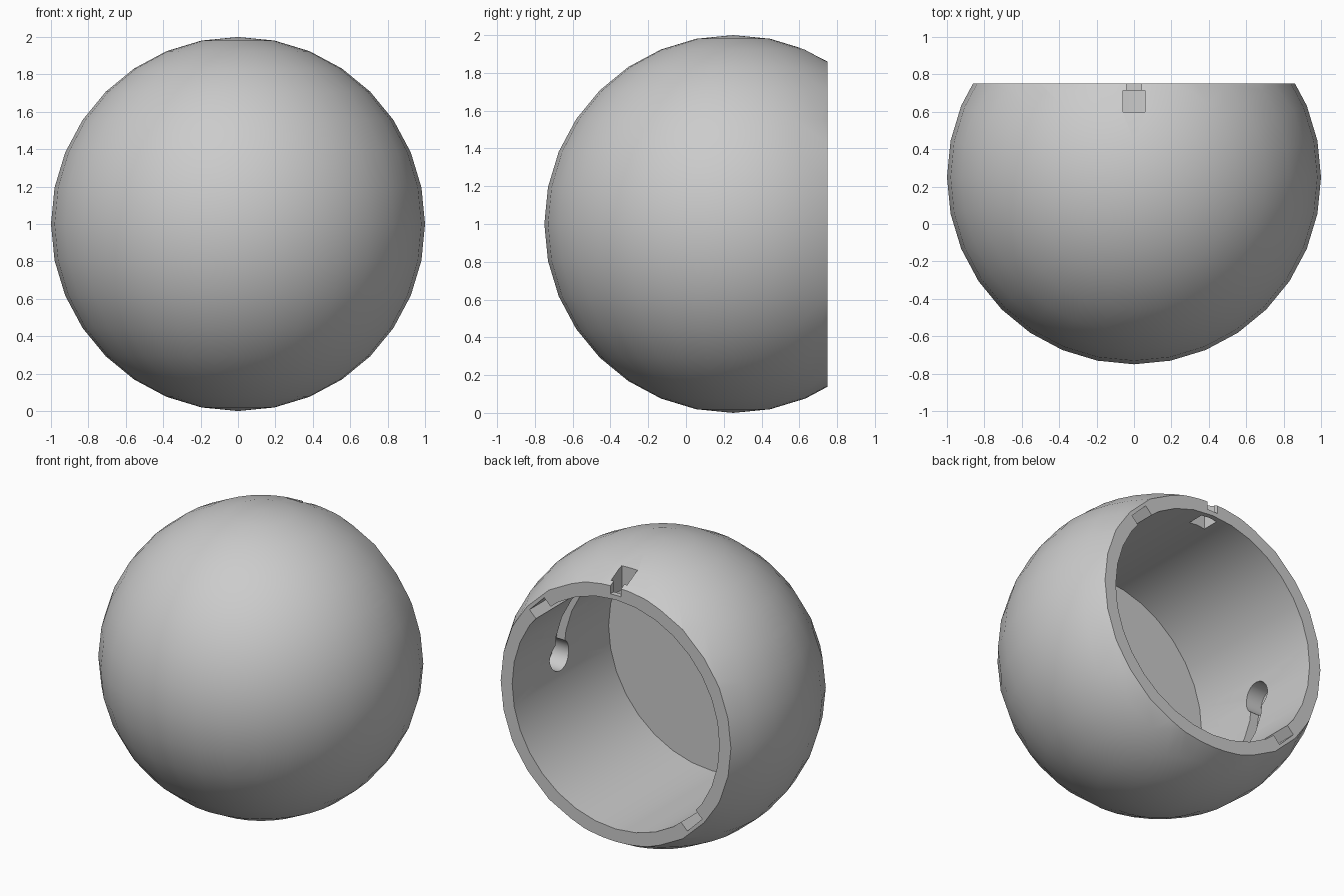
import bpy, bmesh, math
from mathutils import Matrix, Vector

cube = bpy.data.objects.get("Cube")
if cube:
    bpy.data.objects.remove(cube, do_unlink=True)

CENTRE = Vector((0, 0.25, 1))      # centre of the ball
BACK = 0.5                         # open rim, measured from the centre along y
BORE, GROOVE = 0.775, 0.835        # bore radius and groove floor radius
FLOOR = -0.53                      # bore floor along y

grey = bpy.data.materials.new("plain_grey")
grey.use_nodes = True
colour = (0.6, 0.6, 0.6, 1)
grey.diffuse_color = colour
grey.node_tree.nodes["Principled BSDF"].inputs["Base Color"].default_value = colour


def make(name, bm):
    """Turn a bmesh built about the ball centre into an object."""
    bmesh.ops.recalc_face_normals(bm, faces=bm.faces)
    mesh = bpy.data.meshes.new(name)
    bm.to_mesh(mesh)
    bm.free()
    mesh.transform(Matrix.Translation(CENTRE))
    mesh.materials.append(grey)
    ob = bpy.data.objects.new(name, mesh)
    bpy.context.collection.objects.link(ob)
    return ob


def turn(angle):
    """Rotation about the bore axis, from +x towards +z."""
    return Matrix.Rotation(-angle, 4, 'Y')


def box(name, x, y, z, angle=0):
    bm = bmesh.new()
    size = [b - a for a, b in (x, y, z)]
    mid = [(a + b) / 2 for a, b in (x, y, z)]
    m = turn(angle) @ Matrix.Translation(mid) @ Matrix.Diagonal((*size, 1))
    bmesh.ops.create_cube(bm, size=1, matrix=m)
    return make(name, bm)


def cylinder(name, radius, length, matrix, sides=32):
    bm = bmesh.new()
    bmesh.ops.create_cone(bm, cap_ends=True, segments=sides, radius1=radius,
                          radius2=radius, depth=length, matrix=matrix)
    return make(name, bm)


def arc_groove(name, start, sweep, half_width, steps=8):
    """Rectangle swept around the bore axis."""
    bm = bmesh.new()
    corners = [(0.7, -half_width), (GROOVE, -half_width),
               (GROOVE, half_width), (0.7, half_width)]
    rings = [[bm.verts.new(turn(start + sweep * i / steps) @ Vector((r, y, 0)))
              for r, y in corners] for i in range(steps + 1)]
    for a, b in zip(rings, rings[1:]):
        for k in range(4):
            n = (k + 1) % 4
            bm.faces.new((a[k], a[n], b[n], b[k]))
    bm.faces.new(rings[0])
    bm.faces.new(rings[-1])
    return make(name, bm)


# Ball with its back sliced off
bm = bmesh.new()
bmesh.ops.create_uvsphere(bm, u_segments=32, v_segments=16, radius=1)
cut = bmesh.ops.bisect_plane(bm, geom=bm.verts[:] + bm.edges[:] + bm.faces[:],
                             plane_co=(0, BACK, 0), plane_no=(0, 1, 0), clear_outer=True)
bmesh.ops.contextual_create(bm, geom=[e for e in cut["geom_cut"]
                                      if isinstance(e, bmesh.types.BMEdge)])
shell = make("ball_shell", bm)

# Deep round bore
length = 0.7 - FLOOR
along_y = Matrix.Translation((0, FLOOR + length / 2, 0)) @ Matrix.Rotation(math.pi / 2, 4, 'X')
cutters = [cylinder("bore", BORE, length, along_y)]

# Two opposite locking tracks: entry channel, turning groove, end socket
for start in (0, math.pi):
    cutters.append(box("entry_channel", (0.7, GROOVE), (-0.055, 0.6), (-0.078, 0.078),
                       start + math.pi / 4))
    cutters.append(arc_groove("turning_groove", start, math.pi / 4, 0.052))
    socket = turn(start) @ Matrix.Translation((0.79, 0, 0)) @ Matrix.Rotation(math.pi / 2, 4, 'Y')
    cutters.append(cylinder("end_socket", 0.1, 0.2, socket, 24))

# Latch window through the top and its narrow slot in the rim
cutters.append(box("latch_window", (-0.06, 0.06), (0.35, 0.465), (0.6, 1.2)))
cutters.append(box("latch_slot", (-0.04, 0.04), (0.45, 0.6), (0.805, 1.2)))

bpy.context.view_layer.objects.active = shell
for cutter in cutters:
    cutter.hide_render = True
    mod = shell.modifiers.new(cutter.name, 'BOOLEAN')
    mod.operation, mod.solver, mod.object = 'DIFFERENCE', 'EXACT', cutter
    bpy.ops.object.modifier_apply(modifier=mod.name)
    bpy.data.objects.remove(cutter, do_unlink=True)

# Smooth ball and bore with crisp cut edges
bpy.ops.object.select_all(action='DESELECT')
shell.select_set(True)
bpy.ops.object.shade_smooth_by_angle(angle=math.radians(30))
